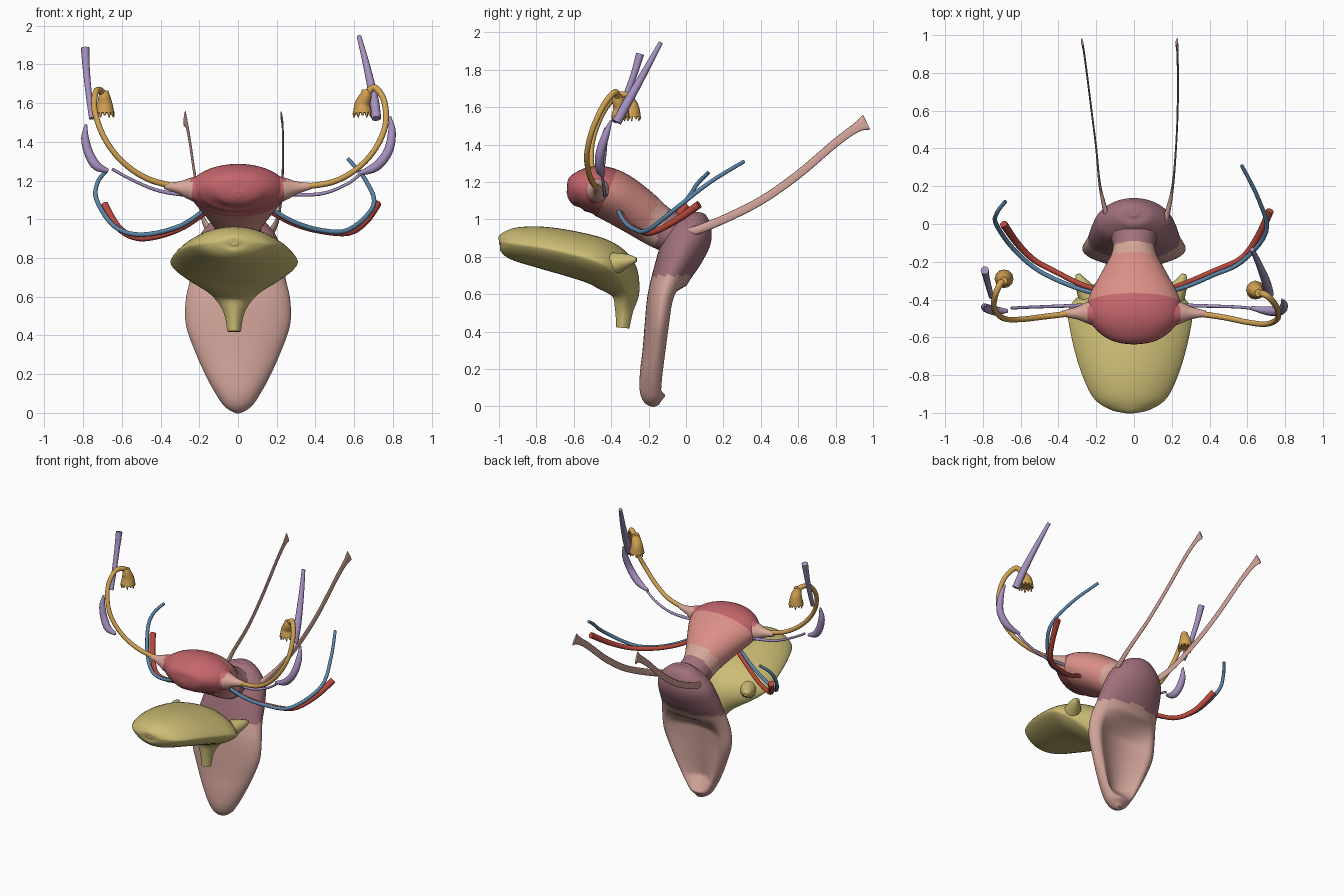
import bpy, math
from mathutils import Vector

cube = bpy.data.objects.get("Cube")
if cube:
    bpy.data.objects.remove(cube, do_unlink=True)


def material(name, *rgb):
    m = bpy.data.materials.new(name)
    m.use_nodes = True
    col = [(c / 255) ** 2.2 for c in rgb] + [1]
    m.diffuse_color = col
    m.node_tree.nodes["Principled BSDF"].inputs["Base Color"].default_value = col
    return m


RED = material("deep rose", 196, 102, 108)
PINK = material("salmon pink", 218, 142, 134)
TAN = material("pale tan pink", 216, 166, 152)
MAUVE = material("mauve", 160, 112, 122)
BLUSH = material("blush", 208, 162, 152)
YELLOW = material("olive yellow", 202, 187, 116)
ORANGE = material("ochre", 208, 160, 84)
LILAC = material("lilac", 164, 144, 190)
BLUE = material("vein blue", 92, 134, 170)
CRIMSON = material("artery red", 182, 74, 62)


def spline(keys, steps):
    """Smooth interpolation through rows of numbers."""
    out = []
    for i in range(len(keys) - 1):
        p0, p1 = keys[max(i - 1, 0)], keys[i]
        p2, p3 = keys[i + 1], keys[min(i + 2, len(keys) - 1)]
        for k in range(steps):
            t = k / steps
            out.append([b + t / 2 * (c - a + t * (2 * a - 5 * b + 4 * c - d
                        + t * (3 * (b - c) + d - a)))
                        for a, b, c, d in zip(p0, p1, p2, p3)])
    return out + [list(keys[-1])]


def loft(name, keys, mats, rule=None, ref=(1, 0, 0), segs=12, steps=5, groove=None, pinch=0):
    """Sweep an ellipse: each key is x, y, z, half width, half depth."""
    rows = spline(keys, steps)
    pts = [Vector(r[:3]) for r in rows]
    side = Vector(ref)
    verts, faces = [], []
    for i, r in enumerate(rows):
        tan = (pts[min(i + 1, len(pts) - 1)] - pts[max(i - 1, 0)]).normalized()
        side = (side - tan * side.dot(tan)).normalized()
        up = side.cross(tan)
        for j in range(segs):
            ang = 2 * math.pi * j / segs
            u, v = math.cos(ang), math.sin(ang)
            v *= abs(v) ** pinch
            if groove and v > 0:
                v -= groove(r) * max(0, 1 - (u / 0.8) ** 2)
            verts.append(pts[i] + side * u * max(r[3], .002) + up * v * max(r[4], .002))
    for i in range(len(rows) - 1):
        for j in range(segs):
            k = (j + 1) % segs
            a, b = i * segs, (i + 1) * segs
            faces.append((a + j, a + k, b + k, b + j))
    faces.append(tuple(reversed(range(segs))))
    faces.append(tuple(range(len(verts) - segs, len(verts))))
    me = bpy.data.meshes.new(name)
    me.from_pydata(verts, [], faces)
    for m in mats:
        me.materials.append(m)
    for p in me.polygons:
        p.use_smooth = len(p.vertices) == 4
        if rule:
            p.material_index = rule(p.center)
    me.update()
    ob = bpy.data.objects.new(name, me)
    bpy.context.collection.objects.link(ob)


def tube(name, path, radii, mats, **kw):
    """Round tube with radii spread evenly over the path points."""
    n = len(path) - 1
    keys = []
    for i, p in enumerate(path):
        f = i / n * (len(radii) - 1)
        k = min(int(f), len(radii) - 2)
        r = radii[k] + (radii[k + 1] - radii[k]) * (f - k)
        keys.append((*p, r, r))
    loft(name, keys, mats, **kw)


def midline(rows, x=0):
    return [(x, *r) for r in rows]


# Uterus: fundus, body, isthmus and cervix bands along a tilted axis
def uterus_band(c):
    s = 0.92 * c.y - 0.38 * c.z
    return sum(s > limit for limit in (-.822, -.555, -.485))


loft("uterus", midline([
    (-.635, 1.13, .02, .015), (-.615, 1.135, .11, .065), (-.56, 1.152, .2, .108),
    (-.47, 1.155, .252, .132), (-.38, 1.12, .235, .138), (-.27, 1.05, .175, .13),
    (-.16, .97, .118, .115), (-.08, .93, .12, .11), (0, .9, .17, .1),
    (.06, .87, .14, .05)]),
    [RED, PINK, TAN, MAUVE], uterus_band, segs=40, steps=7)

# Vaginal canal: mauve vault above, blush spoon with a hollow back below
loft("vaginal_canal", midline([
    (.06, 1.04, .02, .02), (.055, 1.015, .1, .07), (.025, .925, .19, .118),
    (-.025, .82, .225, .12), (-.08, .7, .245, .1), (-.12, .58, .27, .087),
    (-.138, .45, .268, .082), (-.155, .3, .215, .077), (-.17, .18, .16, .076),
    (-.176, .09, .11, .072), (-.17, .035, .07, .055), (-.158, .003, .015, .015)]),
    [BLUSH, MAUVE], lambda c: int(c.z > .7), segs=48, steps=7,
    groove=lambda r: 1.2 * max(0, min(1, (.68 - r[2]) / .15, (r[2] - .05) / .1)))

# Bladder with its neck and two short duct stubs
loft("bladder", midline([
    (-1, .88, .02, .015), (-.985, .88, .1, .05), (-.92, .87, .195, .087),
    (-.77, .85, .265, .112), (-.58, .808, .315, .124), (-.45, .765, .325, .127),
    (-.37, .7, .25, .118), (-.325, .61, .12, .078), (-.33, .52, .055, .05),
    (-.338, .42, .035, .035)], -.02), [YELLOW], segs=40, steps=6, pinch=.45)
for side, x in (("left", .25), ("right", -.28)):
    tube(side + "_bladder_stub", [(x * .85, -.38, .765), (x, -.31, .78),
         (x * 1.06, -.265, .785)], [.06, .035, .012], [YELLOW])

# Paths of the paired parts, which differ a little from side to side
horn = [(.14, -.47, 1.15), (.25, -.47, 1.158), (.31, -.472, 1.164), (.38, -.475, 1.172)]
oviducts = {
    "left": [(.31, -.47, 1.165), (.48, -.495, 1.19), (.6, -.52, 1.25), (.7, -.53, 1.35),
             (.76, -.5, 1.48), (.755, -.44, 1.61), (.705, -.38, 1.68), (.66, -.365, 1.64)],
    "right": [(-.31, -.47, 1.165), (-.47, -.49, 1.21), (-.6, -.505, 1.3), (-.69, -.5, 1.42),
              (-.74, -.45, 1.56), (-.735, -.38, 1.655), (-.71, -.32, 1.665), (-.69, -.3, 1.635)]}
arteries = {
    "left": [(.15, -.36, 1.05), (.28, -.31, .98), (.42, -.25, .94), (.57, -.18, .93),
             (.66, -.06, .99), (.72, .07, 1.08)],
    "right": [(-.15, -.36, 1.05), (-.28, -.32, .96), (-.42, -.25, .91), (-.53, -.19, .905),
              (-.62, -.1, .96), (-.69, .0, 1.075)]}
veins = {
    "left": [(.15, -.37, 1.065), (.28, -.33, .99), (.42, -.27, .945), (.57, -.2, .945),
             (.7, -.04, 1.07), (.66, .13, 1.2), (.57, .31, 1.31)],
    "right": [(-.15, -.38, 1.065), (-.3, -.34, .965), (-.5, -.25, .92), (-.64, -.13, .965),
              (-.73, .0, 1.1), (-.725, .06, 1.19), (-.68, .12, 1.25)]}
ovarian_cords = {
    "left": [(.22, -.43, 1.13), (.42, -.435, 1.13), (.56, -.44, 1.18), (.64, -.45, 1.24)],
    "right": [(-.22, -.43, 1.12), (-.4, -.435, 1.145), (-.54, -.44, 1.2), (-.65, -.445, 1.26)]}
ovarian_bands = {
    "left": [(.62, -.445, 1.235), (.71, -.46, 1.27), (.775, -.46, 1.35),
             (.795, -.43, 1.45), (.785, -.4, 1.53)],
    "right": [(-.67, -.46, 1.25), (-.73, -.46, 1.275), (-.77, -.45, 1.34),
              (-.79, -.44, 1.42), (-.785, -.43, 1.49)]}
suspensory = {
    "left": [(.715, -.37, 1.52), (.7, -.31, 1.63), (.665, -.22, 1.79), (.625, -.135, 1.945)],
    "right": [(-.755, -.385, 1.52), (-.77, -.33, 1.64), (-.783, -.28, 1.77), (-.79, -.245, 1.885)]}
# Rear ligaments run y, z, half thickness, half height
rear_rows = [(-.02, .925, .018, .02), (.05, .94, .015, .024), (.2, 1.0, .007, .023),
             (.4, 1.1, .005, .022), (.6, 1.24, .005, .022), (.8, 1.41, .005, .022),
             (.91, 1.49, .005, .026), (.965, 1.52, .006, .044)]
rear_x = {"left": (.15, .175, .205, .222, .231, .232, .23, .226),
          "right": (-.12, -.145, -.18, -.2, -.225, -.25, -.265, -.275)}

for side, sign in (("left", 1), ("right", -1)):
    # Uterine horn, red where it leaves the fundus, and oviduct
    tube(side + "_uterine_horn", [(sign * x, y, z) for x, y, z in horn],
         [.095, .056, .031, .016], [TAN, RED], rule=lambda c: int(abs(c.x) < .24),
         ref=(0, 1, 0), segs=20, steps=7)
    duct = oviducts[side]
    tube(side + "_oviduct", duct, [.016, .0145, .0145, .016, .019], [ORANGE],
         ref=(0, 1, 0), steps=7)

    # Flared fringe at the end of the oviduct
    top = Vector(duct[-1])
    cx, cy = (.643, -.35) if sign > 0 else (-.688, -.29)
    tube(side + "_fringe_bell", [top + Vector((0, 0, .03)), top,
         (cx, cy, 1.595), (cx, cy, 1.55)], [.02, .03, .04, .049], [ORANGE], segs=16)
    for k in range(12):
        ang = 2 * math.pi * k / 12
        dx, dy = math.cos(ang), math.sin(ang)
        tube(f"{side}_fringe_finger_{k}", [(cx + .038 * dx, cy + .038 * dy, 1.56),
             (cx + .043 * dx, cy + .043 * dy, 1.545),
             (cx + .045 * dx, cy + .045 * dy, 1.525 + .01 * (k % 2))],
             [.009, .008, .003], [ORANGE], segs=6, steps=2)

    # Blood vessels
    tube(side + "_artery", arteries[side], [.014, .014, .016, .021], [CRIMSON], ref=(0, 0, 1))
    tube(side + "_vein", veins[side], [.012, .012, .012, .01], [BLUE], ref=(0, 0, 1))

    # Lilac ligaments
    tube(side + "_ovarian_cord", ovarian_cords[side], [.011, .008, .008], [LILAC], ref=(0, 0, 1))
    tube(side + "_ovarian_band", ovarian_bands[side], [.01, .024, .024, .02, .006],
         [LILAC], ref=(0, 1, 0))
    tube(side + "_suspensory_ligament", suspensory[side],
         [.025, .024, .018, .012] if sign > 0 else [.014, .016, .018, .022], [LILAC])

    # Flat rear ligament with a flared end
    loft(side + "_rear_ligament",
         [(x, *row) for x, row in zip(rear_x[side], rear_rows)], [BLUSH])
